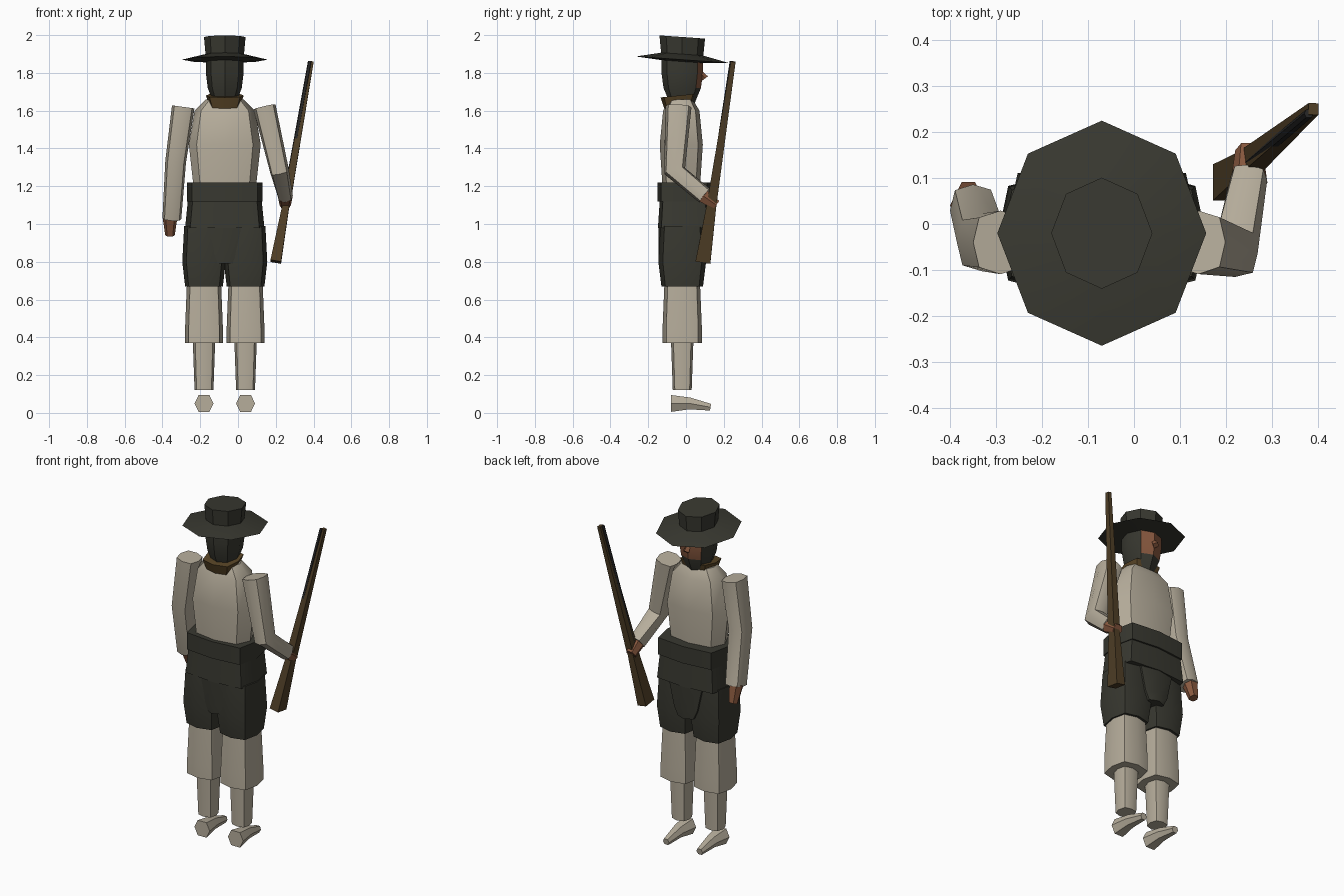
import bpy, bmesh, math
from mathutils import Vector, Matrix

if "Cube" in bpy.data.objects:
    bpy.data.objects.remove(bpy.data.objects["Cube"], do_unlink=True)


def material(name, red, green, blue):
    mat = bpy.data.materials.new(name)
    mat.use_nodes = True
    mat.diffuse_color = (red, green, blue, 1)
    shader = mat.node_tree.nodes["Principled BSDF"]
    shader.inputs["Base Color"].default_value = mat.diffuse_color
    shader.inputs["Roughness"].default_value = 0.9
    return mat


linen = material("off white linen", 0.47, 0.42, 0.33)
dark = material("dark olive cloth", 0.04, 0.04, 0.03)
tan = material("tanned skin", 0.25, 0.1, 0.05)
brown = material("brown scarf", 0.1, 0.06, 0.02)
walnut = material("walnut wood", 0.08, 0.05, 0.02)
iron = material("dark iron", 0.02, 0.02, 0.02)

centre = -0.07  # body centre line


def ring(sides, power, phase=0):
    """Unit outline: round at power one, boxier as the power falls."""
    outline = []
    for i in range(sides):
        angle = phase + math.tau * i / sides
        outline.append([math.copysign(abs(round(value, 6)) ** power, value)
                        for value in (math.cos(angle), math.sin(angle))])
    return outline


def skin(name, mat, loops):
    """Close a surface over matching loops of points."""
    bm = bmesh.new()
    rows = [[bm.verts.new(point) for point in loop] for loop in loops]
    for low, high in zip(rows, rows[1:]):
        for i in range(len(low)):
            bm.faces.new((low[i - 1], low[i], high[i], high[i - 1]))
    bm.faces.new(rows[0])
    bm.faces.new(rows[-1])
    bmesh.ops.recalc_face_normals(bm, faces=bm.faces)
    mesh = bpy.data.meshes.new(name)
    bm.to_mesh(mesh)
    bm.free()
    mesh.materials.append(mat)
    part = bpy.data.objects.new(name, mesh)
    bpy.context.collection.objects.link(part)
    bpy.ops.object.select_all(action="DESELECT")
    bpy.context.view_layer.objects.active = part
    part.select_set(True)
    bpy.ops.object.shade_smooth_by_angle(angle=math.radians(38))
    return part


def column(name, mat, heights, widths, depth, x=centre, y=-0.02,
           power=0.6, tilt=0, taper=True):
    """Upright form; depth is a share of each half width, or of the widest."""
    turn = Matrix.Rotation(math.radians(tilt), 3, "X")
    loops = []
    for height, width in zip(heights, widths):
        reach = depth * (width if taper else max(widths))
        loops.append([Vector((x, y, height)) + turn @ Vector((u * width, v * reach, 0))
                      for u, v in ring(8, power)])
    return skin(name, mat, loops)


def limb(name, mat, path, start, end, flat=1, sides=8, power=0.8, phase=0):
    """Tapering form that follows a path, with rings square to it."""
    path = [Vector(point) for point in path]
    last = len(path) - 1
    loops = []
    for i, point in enumerate(path):
        along = (path[min(i + 1, last)] - path[max(i - 1, 0)]).normalized()
        across = (Vector((1, 0, 0)) - along * along.x).normalized()
        deep = along.cross(across) * flat
        radius = start + (end - start) * i / last
        loops.append([point + (across * u + deep * v) * radius
                      for u, v in ring(sides, power, phase)])
    return skin(name, mat, loops)


# Hat
column("hat_brim", dark, (1.86, 1.87, 1.9), (0.1, 0.227, 0.1), 1.08, power=1, tilt=-4)
column("hat_crown", dark, (1.88, 1.99), (0.1, 0.11), 1.1, power=1, tilt=-4)

# Head: hair and beard, with the face picked out on the front
head = column("head", dark, (1.64, 1.72, 1.8, 1.88), (0.06, 0.09, 0.1, 0.1), 1.1, power=0.9)
head.data.materials.append(tan)
for face in head.data.polygons:
    if face.normal.y > 0.6 and face.center.z > 1.72:
        face.material_index = 1
limb("nose", tan, ((centre, 0.07, 1.81), (centre, 0.1, 1.77)), 0.01, 0.02, sides=4)
column("neck_scarf", brown, (1.62, 1.68), (0.08, 0.1), 0.95, y=-0.04, tilt=6)

# Body
column("shirt", linen, (1.15, 1.42, 1.6, 1.66), (0.16, 0.19, 0.16, 0.1), 0.6,
       y=-0.025, power=0.7)
column("sash", dark, (1.12, 1.22), (0.2, 0.2), 0.7, y=-0.01, power=0.4)
column("breeches_hips", dark, (0.98, 1.13), (0.21, 0.195), 0.66, y=-0.01, power=0.4)
column("breeches_seat", dark, (0.79, 0.84, 0.99), (0.06, 0.09, 0.13), 1.05,
       y=-0.01, power=0.5, taper=False)

# Legs: breeches, loose leggings, shins and shoes
for side, sign in (("right", -1), ("left", 1)):
    x = centre + sign * 0.11
    column(side + "_breeches_leg", dark, (0.67, 0.8, 0.99), (0.1, 0.115, 0.105), 1.1, x=x)
    column(side + "_legging", linen, (0.37, 0.45, 0.7), (0.1, 0.1, 0.09), 1.04, x=x)
    column(side + "_shin", linen, (0.12, 0.4), (0.05, 0.06), 1, x=x, power=0.7)
    limb(side + "_shoe", linen, ((x, -0.08, 0.05), (x, 0.02, 0.05), (x, 0.13, 0.03)),
         0.05, 0.02, sides=6)

# Relaxed arm
limb("right_sleeve", linen, ((-0.29, -0.04, 1.62), (-0.33, -0.04, 1.33), (-0.35, 0.03, 1.03)),
     0.06, 0.05, flat=1.15, power=0.7)
limb("right_hand", tan, ((-0.36, 0.04, 1.04), (-0.36, 0.07, 0.94)), 0.04, 0.025, sides=6)

# Bent arm holding the gun
limb("left_sleeve", linen, ((0.14, -0.04, 1.62), (0.22, -0.06, 1.28), (0.25, 0.1, 1.15)),
     0.06, 0.04, flat=1.15, power=0.7)
limb("left_hand", tan, ((0.25, 0.09, 1.15), (0.25, 0.16, 1.1)), 0.04, 0.03, sides=6)

# Long gun on one slanted line: stock, fore-end and barrel
butt, muzzle = Vector((0.2, 0.09, 0.8)), Vector((0.39, 0.25, 1.86))
grip = butt.lerp(muzzle, 0.3)
offset = Vector((-0.01, -0.01, 0))
square = dict(sides=4, power=1, phase=math.pi / 4)
limb("gun_stock", walnut, (butt, grip), 0.04, 0.025, flat=1.4, **square)
limb("gun_fore_end", walnut, (grip, muzzle), 0.03, 0.015, flat=1.2, **square)
limb("gun_barrel", iron, (grip + offset, muzzle + offset), 0.012, 0.01, sides=6)
